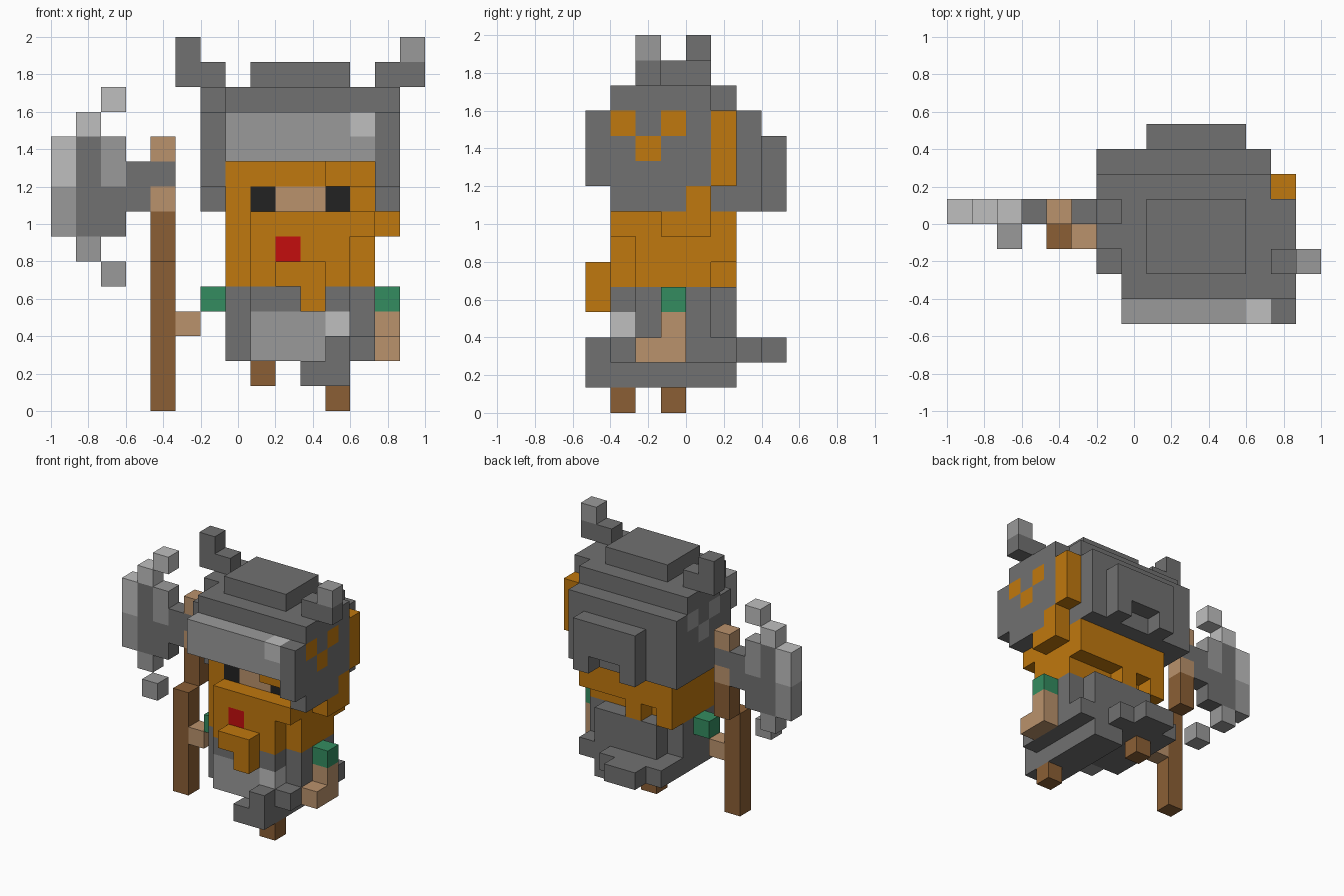
import bpy, bmesh
from mathutils import Vector

cube = bpy.data.objects.get("Cube")
if cube:
    bpy.data.objects.remove(cube, do_unlink=True)

U = 2 / 15                       # edge length of one block
ORIGIN = Vector((-1, -4 * U, 0))


def linear(c):
    return c / 12.92 if c <= 0.04045 else ((c + 0.055) / 1.055) ** 2.4


COLOURS = {"dark_grey": "717171", "mid_grey": "9A9A9A", "light_grey": "BFBFBF",
           "orange": "C0780E", "tan": "BA926C", "brown": "8B5F35",
           "green": "348C60", "red": "C40D0D", "black": "222222"}
MATS = {}
for name, code in COLOURS.items():
    rgba = [linear(int(code[n:n + 2], 16) / 255) for n in (0, 2, 4)] + [1]
    m = bpy.data.materials.new(name)
    m.use_nodes = True
    m.diffuse_color = rgba
    bsdf = m.node_tree.nodes["Principled BSDF"]
    bsdf.inputs["Base Color"].default_value = rgba
    bsdf.inputs["Roughness"].default_value = 0.8
    MATS[name] = m

cells = {}                       # block position -> (part, colour)


def fill(part, colour, x, y, z):
    """Fill a range of blocks; each axis is one index or an inclusive pair."""
    xs, ys, zs = [range(a[0], a[1] + 1) if isinstance(a, tuple) else (a,) for a in (x, y, z)]
    for i in xs:
        for j in ys:
            for k in zs:
                cells[i, j, k] = (part, colour)


# Helmet: dome, crown, back plate and neck guard
H = "helmet"
fill(H, "dark_grey", (7, 12), (1, 5), (10, 12))
fill(H, "dark_grey", (7, 12), (3, 5), 9)
fill(H, "dark_grey", (7, 12), 5, 8)
fill(H, "dark_grey", (8, 11), (2, 4), 13)
fill(H, "dark_grey", (6, 12), 6, (8, 11))
fill(H, "dark_grey", (8, 11), 7, (9, 10))
for i in (8, 11):
    fill(H, "dark_grey", i, 7, 8)
# Brow band with a shine
fill(H, "mid_grey", (7, 12), 0, (10, 11))
fill(H, "light_grey", 12, 0, 11)
# Cheek guards, the head being turned so one side sits further back
for i, back, dot in ((13, 0, "orange"), (6, 2, "mid_grey")):
    fill(H, "dark_grey", i, (1 + back, 3 + back), 8)
    fill(H, "dark_grey", i, (back, 4 + back), (9, 11))
    fill(H, "dark_grey", i, (1 + back, 4 + back if back == 0 else 5), 12)
    for j, k in ((1, 11), (3, 11), (2, 10)):
        fill(H, dot, i, j + back, k)

# Horns
fill("right_horn", "dark_grey", (5, 6), 4, 13)
fill("right_horn", "dark_grey", 5, 4, 14)
fill("left_horn", "dark_grey", (13, 14), 2, 13)
fill("left_horn", "mid_grey", 14, 2, 14)

# Face with eyes
F = "face"
fill(F, "tan", (8, 11), (2, 4), 8)
for i in (8, 11):
    fill(F, "black", i, 2, 8)

# Hair and beard
B = "hair_and_beard"
for i in (7, 12):
    fill(B, "orange", i, (2, 4), 8)
fill(B, "orange", (7, 12), 2, 9)
fill(B, "orange", (11, 12), 1, 9)
fill(B, "orange", 13, 5, (9, 11))
fill(B, "orange", 13, 4, 8)
fill(B, "orange", 13, (3, 4), 7)
fill(B, "orange", (7, 12), (2, 5), (6, 7))
fill(B, "orange", (7, 12), (2, 4), 5)
fill(B, "orange", 7, 5, 5)
fill(B, "orange", 9, 5, 5)
fill(B, "orange", (8, 12), 1, 7)
fill(B, "orange", (8, 11), 1, (5, 6))
fill(B, "orange", (9, 10), 0, 5)
fill(B, "orange", 10, 0, 4)
fill(B, "red", 9, 1, 6)

# Body and tunic
T = "tunic"
fill(T, "dark_grey", (7, 12), (2, 4), (2, 4))
fill(T, "dark_grey", (8, 11), 1, 4)
fill(T, "dark_grey", (8, 11), 5, (3, 4))
fill(T, "dark_grey", (7, 12), 5, 2)
fill(T, "dark_grey", 12, 1, 2)
fill(T, "dark_grey", 11, 1, 2)
fill(T, "mid_grey", (8, 10), 1, (2, 3))
fill(T, "light_grey", 11, 1, 3)
# Swinging skirt, front and back
fill(T, "dark_grey", (10, 11), (0, 5), 1)
fill(T, "dark_grey", 11, 0, 2)
fill(T, "dark_grey", (7, 10), 6, 2)
fill(T, "dark_grey", (8, 9), 7, 2)

# Feet
fill("left_foot", "brown", 11, 1, 0)
fill("right_foot", "brown", 8, 5, 1)

# Arms
fill("left_arm", "green", 13, 3, 4)
fill("left_arm", "tan", 13, 3, (2, 3))
fill("left_arm", "tan", 13, 2, 2)
fill("right_arm", "green", 6, 3, 4)
fill("right_arm", "tan", 5, 3, 3)

# Axe handle
fill("axe_handle", "brown", 4, 3, (0, 5))
fill("axe_handle", "brown", 4, 4, (6, 7))
fill("axe_handle", "tan", 4, 4, 8)
fill("axe_handle", "tan", 4, 4, 10)

# Axe head with bright edge
A = "axe_head"
fill(A, "dark_grey", 4, 4, 9)
fill(A, "dark_grey", 3, 4, (8, 9))
fill(A, "dark_grey", (1, 2), 4, (7, 10))
fill(A, "mid_grey", 2, 4, (9, 10))
fill(A, "mid_grey", 0, 4, (7, 8))
fill(A, "light_grey", 0, 4, (9, 10))
fill(A, "light_grey", 1, 4, 11)
fill(A, "light_grey", 2, 4, 12)
fill(A, "mid_grey", 1, 4, 6)
fill(A, "mid_grey", 2, 3, 5)


def build(part):
    """Make one object from the exposed block faces of a part."""
    bm = bmesh.new()
    slots, verts = [], {}

    def vert(p):
        key = tuple(int(c) for c in p)
        if key not in verts:
            verts[key] = bm.verts.new(ORIGIN + Vector(key) * U)
        return verts[key]

    for cell, (owner, colour) in cells.items():
        if owner != part:
            continue
        if colour not in slots:
            slots.append(colour)
        for axis in range(3):
            for side in (0, 1):
                near = list(cell)
                near[axis] += 2 * side - 1
                if tuple(near) in cells:
                    continue
                b, c = (axis + 1) % 3, (axis + 2) % 3
                ring = []
                for u, v in ((0, 0), (1, 0), (1, 1), (0, 1)):
                    p = list(cell)
                    p[axis] += side
                    p[b] += u
                    p[c] += v
                    ring.append(vert(p))
                face = bm.faces.new(ring if side else ring[::-1])
                face.material_index = slots.index(colour)
    # Merge flat areas of one colour
    bmesh.ops.dissolve_limit(bm, angle_limit=0.01, verts=bm.verts[:], edges=bm.edges[:],
                             delimit={'MATERIAL'})
    mesh = bpy.data.meshes.new(part)
    bm.to_mesh(mesh)
    bm.free()
    for s in slots:
        mesh.materials.append(MATS[s])
    bpy.context.collection.objects.link(bpy.data.objects.new(part, mesh))


for part in dict.fromkeys(owner for owner, _ in cells.values()):
    build(part)
